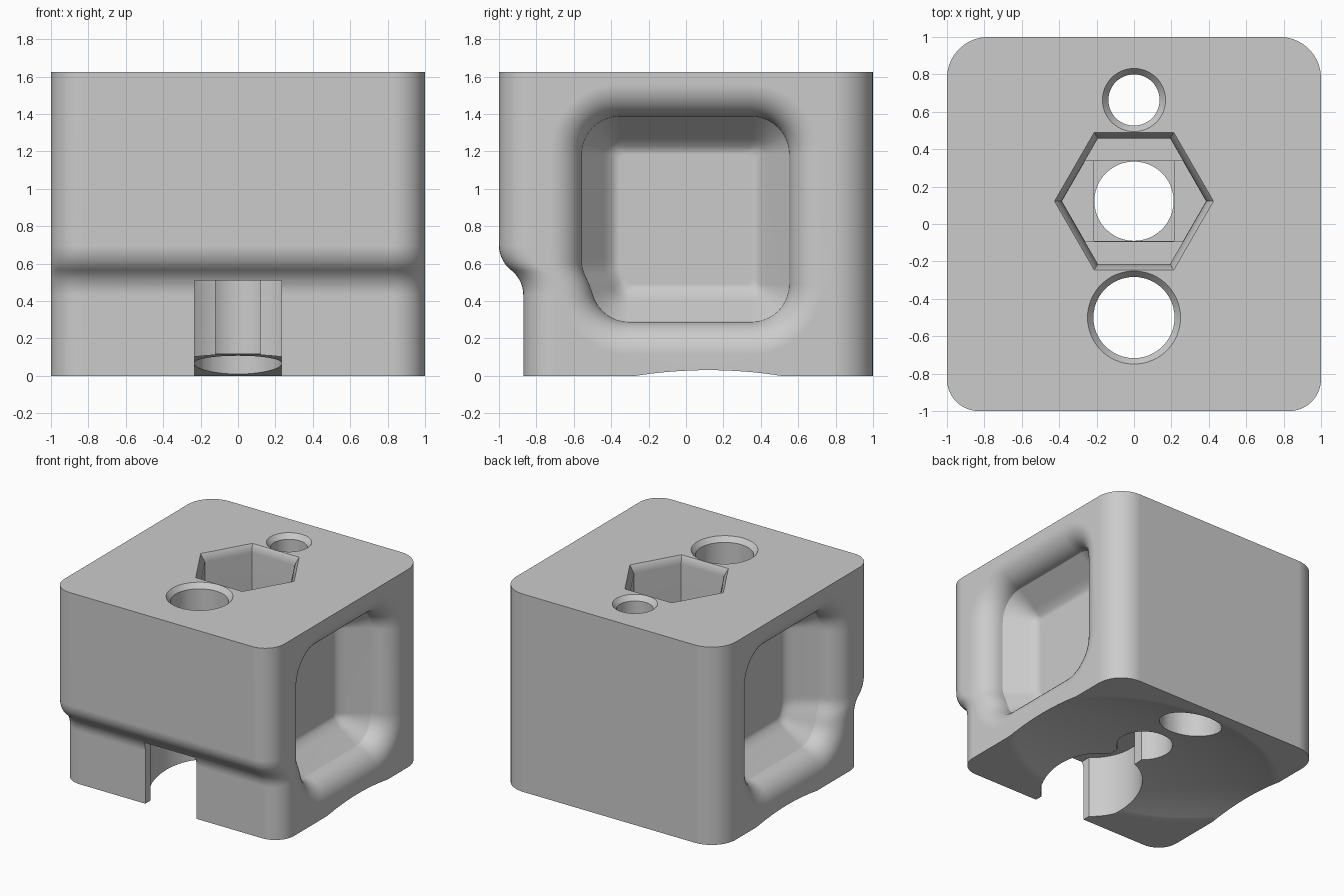
import bpy, bmesh, math
from math import sin, cos, pi, radians

if "Cube" in bpy.data.objects:
    bpy.data.objects.remove(bpy.data.objects["Cube"])

grey = bpy.data.materials.new("plain grey")
grey.diffuse_color = (0.6, 0.6, 0.6, 1)
grey.use_nodes = True
grey.node_tree.nodes["Principled BSDF"].inputs["Base Color"].default_value = grey.diffuse_color


def loft(name, rings, cutter=True):
    """Closed solid skinned through rings of equal point count."""
    bm = bmesh.new()
    rows = [[bm.verts.new(p) for p in ring] for ring in rings]
    n = len(rows[0])
    for a, b in zip(rows, rows[1:]):
        for i in range(n):
            bm.faces.new((a[i], a[(i + 1) % n], b[(i + 1) % n], b[i]))
    bm.faces.new(rows[0])
    bm.faces.new(rows[-1])
    bmesh.ops.recalc_face_normals(bm, faces=bm.faces)
    me = bpy.data.meshes.new(name)
    bm.to_mesh(me)
    bm.free()
    ob = bpy.data.objects.new(name, me)
    bpy.context.collection.objects.link(ob)
    me.materials.append(grey)
    ob.hide_render = cutter
    return ob


def rounded(x0, x1, y0, y1, r0, r1, seg=10, extra=0):
    """Rounded rectangle; r0 rounds the low-y corners, r1 the high-y ones.
    extra adds points along the low-x side."""
    pts = []
    for q, (cx, cy, r) in enumerate(((x1 - r1, y1 - r1, r1), (x0 + r1, y1 - r1, r1),
                                     (x0 + r0, y0 + r0, r0), (x1 - r0, y0 + r0, r0))):
        for k in range(seg + 1):
            t = radians(90 * q + 90 * k / seg)
            pts.append((cx + r * cos(t), cy + r * sin(t)))
        if q == 1:
            top, low = y1 - r1, y0 + r0
            pts += [(x0, top + (low - top) * k / (extra + 1)) for k in range(1, extra + 1)]
    return pts


def smooth(t):
    t = min(1, max(0, t))
    return t * t * (3 - 2 * t)


def ngon(y, r, n):
    return [(r * cos(2 * pi * k / n), y + r * sin(2 * pi * k / n)) for k in range(n)]


def prism(name, levels):
    """Loft of (outline, z) levels."""
    return loft(name, [[(x, y, z) for x, y in o] for o, z in levels])


H = 1.625
# Block whose front steps back near the bottom through two blended arcs
R, A = 0.169, radians(52)
step = [(0, -0.87)]
step += [(0.432 + R * sin(A * k / 7), -0.87 - R * (1 - cos(A * k / 7))) for k in range(8)]
step += [(0.698 - R * sin(A * k / 7), -1 + R * (1 - cos(A * k / 7))) for k in range(6, -1, -1)]
step += [(H, -1)]
body = loft("block", [[(x, y, z) for x, y in rounded(-1, 1, front, 1, 0.17, 0.22)]
                      for z, front in step], cutter=False)
cutters = []

# Side grip pockets: rounded lip, then sloped wall to a flat floor
LIP = 0.175
profile = [(-0.1, -LIP)]
profile += [(LIP * (1 - cos(radians(a))), -LIP * (1 - sin(radians(a))))
            for a in range(0, 91, 9)]
profile += [(0.32, 0.115), (0.345, 0.137), (0.365, 0.16), (0.377, 0.18), (0.38, 0.2)]
for side in (-1, 1):
    rings = []
    for d, inset in profile:
        r = max(0.04, 0.2 - inset)
        outline = rounded(-0.555 + inset, 0.55 - inset, 0.29 + inset, 1.385 - inset,
                          r, r, extra=24)
        ring = []
        for y, z in outline:
            if y < 0:  # lower front corner follows the step
                y += 0.05 * smooth((0.60 - z) / 0.16)
            ring.append((side * (1 - d), y, z))
        rings.append(ring)
    cutters.append(loft("pocket_cutter", rings))

# Shallow dome hollowed out of the underside
dome = []
for k in range(1, 40):
    t = pi * k / 80
    dome.append([(2.36 * sin(t) * cos(a), 0.12 + 1.67 * sin(t) * sin(a), -0.875 + cos(t))
                 for a in [2 * pi * j / 96 for j in range(96)]])
cutters.append(loft("dome_cutter", dome))

# Round chamber below, narrow front slot, and the neck to the centre bore
chamber = ngon(-0.5, 0.385, 64)
cutters.append(prism("chamber_cutter", [(chamber, -0.3), (chamber, 0.51)]))
for name, y0, y1, w in (("slot_cutter", -1.3, -0.5, 0.233), ("neck_cutter", -0.45, 0.1, 0.12)):
    box = [(-w, y0), (w, y0), (w, y1), (-w, y1)]
    cutters.append(prism(name, [(box, -0.3), (box, 0.51)]))

# Chamfered round holes, the rear one widened from below
for y, r, c, bottom in ((-0.5, 0.217, 0.032, 0.4), (0.663, 0.137, 0.032, 0.4)):
    cutters.append(prism("hole_cutter", [
        (ngon(y, r, 48), bottom), (ngon(y, r, 48), H - 0.04),
        (ngon(y, r + c, 48), H), (ngon(y, r + c, 48), H + 0.1)]))
wide = ngon(0.663, 0.235, 48)
cutters.append(prism("counterbore_cutter", [(wide, -0.3), (wide, 0.51)]))

# Hexagonal socket with chamfer, two bridging steps and the centre bore
Y, F = 0.122, 0.75
cutters.append(prism("hex_cutter", [
    (ngon(Y, 0.387, 6), F), (ngon(Y, 0.387, 6), H - 0.06),
    (ngon(Y, 0.425, 6), H), (ngon(Y, 0.425, 6), H + 0.1)]))
strip = [(0.385, Y), (0.261, Y + 0.215), (-0.261, Y + 0.215),
         (-0.385, Y), (-0.261, Y - 0.215), (0.261, Y - 0.215)]
cutters.append(prism("strip_cutter", [(strip, F - 0.02), (strip, F + 0.1)]))
square = [(s * 0.213, Y + t * 0.214) for s, t in ((-1, -1), (1, -1), (1, 1), (-1, 1))]
cutters.append(prism("square_cutter", [(square, F - 0.04), (square, F + 0.1)]))
cutters.append(prism("bore_cutter", [(ngon(Y, 0.212, 48), -0.3), (ngon(Y, 0.212, 48), F + 0.1)]))

# Carve everything out of the block
bpy.context.view_layer.objects.active = body
body.select_set(True)
for c in cutters:
    m = body.modifiers.new("cut", 'BOOLEAN')
    m.operation, m.solver, m.object = 'DIFFERENCE', 'EXACT', c
    bpy.ops.object.modifier_apply(modifier=m.name)
    bpy.data.objects.remove(c)
bpy.ops.object.shade_smooth_by_angle(angle=radians(30))
w = body.modifiers.new("clean shading", 'WEIGHTED_NORMAL')
w.keep_sharp = True
